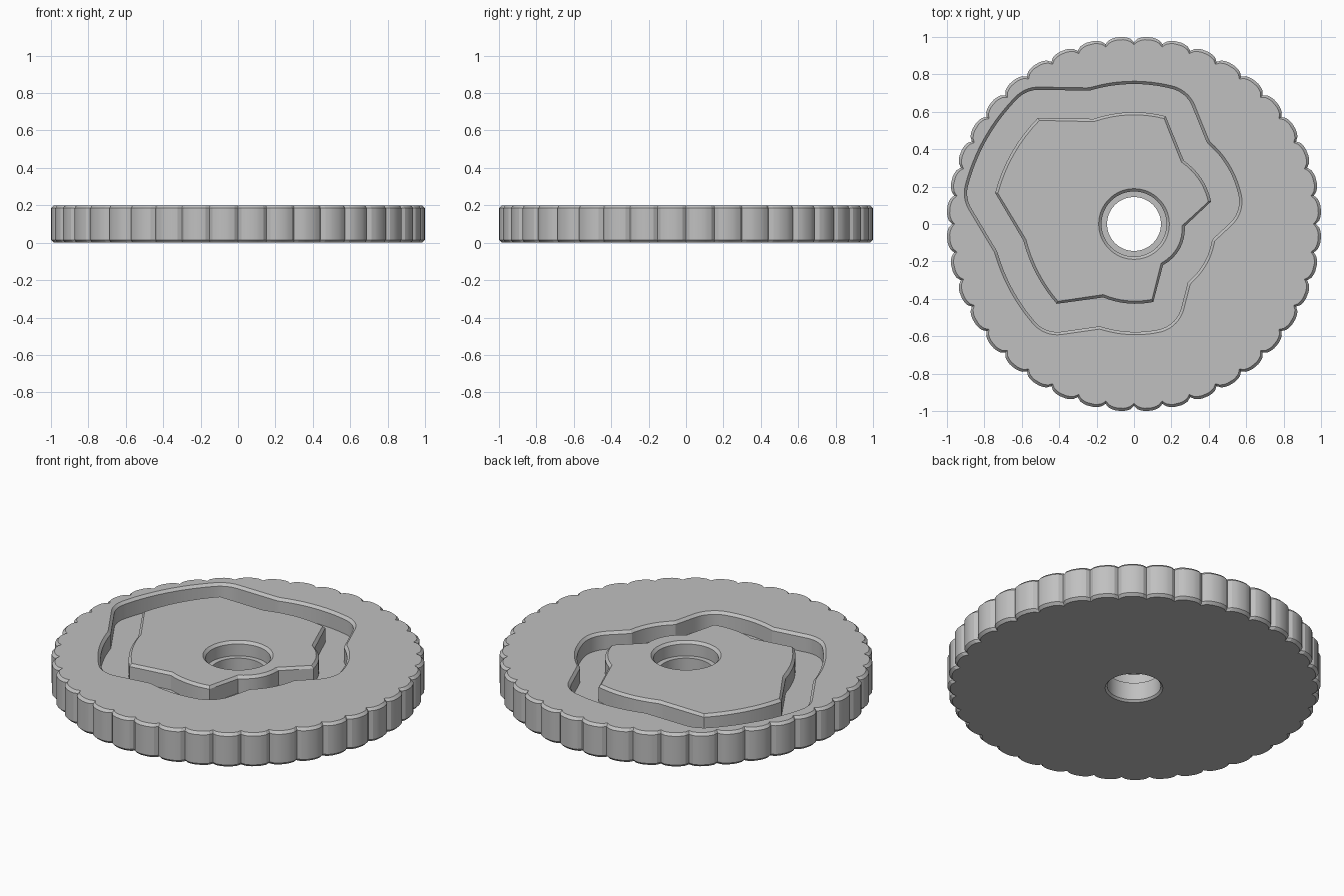
import bpy
import bmesh
import math
from mathutils import Vector

HEIGHT = 0.2
FLOOR = 0.1        # groove floor level
BEVEL = 0.015
GROOVE = 0.165     # groove width
TEETH = 40
CENTRE = Vector((-0.15, 0.08))

cube = bpy.data.objects.get("Cube")
if cube:
    bpy.data.objects.remove(cube, do_unlink=True)

# Island corners, clockwise: x, y, outward bulge of the side that follows
CORNERS = [
    (0.165, 0.57, 0), (0.26, 0.335, 0.025), (0.405, 0.12, 0),
    (0.265, -0.01, 0.035), (0.15, -0.215, 0), (0.1, -0.41, 0.02),
    (-0.165, -0.385, 0), (-0.41, -0.42, 0.022), (-0.585, -0.085, 0),
    (-0.735, 0.165, 0.03), (-0.51, 0.56, 0), (-0.215, 0.555, 0.028),
]


def cam_outline(steps):
    """Closed outline of straight sides and shallow bulged sides."""
    points = []
    for i, (x, y, bulge) in enumerate(CORNERS):
        start = Vector((x, y))
        end = Vector(CORNERS[(i + 1) % len(CORNERS)][:2])
        side = end - start
        outward = Vector((-side.y, side.x)).normalized()
        for k in range(steps):
            t = k / steps
            points.append(start + side * t + outward * (4 * bulge * t * (1 - t)))
    return points


def push(points, amount):
    """Move points away from the island centre."""
    return [p + (p - CENTRE).normalized() * amount for p in points]


def swept_outline(points, radius, count=240):
    """Outer limit of a round cutter whose centre follows the points."""
    result = []
    for i in range(count):
        a = -math.tau * i / count
        ray = Vector((math.cos(a), math.sin(a)))
        reach = 0
        for p in points:
            d = p - CENTRE
            across = d.x * ray.y - d.y * ray.x
            if abs(across) < radius:
                reach = max(reach, d.dot(ray) + math.sqrt(radius ** 2 - across ** 2))
        result.append(CENTRE + ray * reach)
    return result


def circle(radius, count=64):
    return [Vector((radius * math.cos(math.tau * i / count),
                    radius * math.sin(math.tau * i / count))) for i in range(count)]


def scalloped(inset):
    """Rim of shallow rounded teeth with sharp notches between them."""
    tooth = [0.973, 0.991, 0.998, 1.002, 1.002, 1.002, 0.998, 0.991]
    count = TEETH * len(tooth)
    points = []
    for i in range(count):
        a = math.tau * i / count
        r = tooth[i % len(tooth)] - inset
        points.append(Vector((r * math.cos(a), r * math.sin(a))))
    return points


bm = bmesh.new()


def wall(*levels):
    """Join outlines at given heights; return the first and last edge loops."""
    loops = [[bm.verts.new((p.x, p.y, z)) for p in outline] for outline, z in levels]
    for low, high in zip(loops, loops[1:]):
        for i in range(len(low)):
            j = (i + 1) % len(low)
            bm.faces.new((low[i], low[j], high[j], high[i]))
    ends = []
    for loop in (loops[0], loops[-1]):
        ends.append([bm.edges.get((loop[i - 1], loop[i])) for i in range(len(loop))])
    return ends


def cap(outer, inner, up):
    """Fill the flat area between two edge loops."""
    bmesh.ops.triangle_fill(bm, use_beauty=True, use_dissolve=False,
                            edges=outer + inner, normal=(0, 0, up))


# Toothed rim
rim_bottom, rim_top = wall(
    (scalloped(BEVEL), 0), (scalloped(0), BEVEL),
    (scalloped(0), HEIGHT - BEVEL), (scalloped(BEVEL), HEIGHT))

# Outer side of the cam groove
path = cam_outline(24)
groove_side = swept_outline(path, GROOVE - BEVEL / 2)
groove_lip = swept_outline(path, GROOVE + BEVEL / 2)
outer_floor, outer_top = wall(
    (groove_side, FLOOR), (groove_side, HEIGHT - BEVEL), (groove_lip, HEIGHT))

# Island inside the groove
outline = cam_outline(8)
island_side = push(outline, BEVEL / 2)
island_floor, island_top = wall(
    (island_side, FLOOR), (island_side, HEIGHT - BEVEL),
    (push(outline, -BEVEL / 2), HEIGHT))

# Stepped centre bore
bore_bottom, bore_top = wall(
    (circle(0.155), 0), (circle(0.144), 0.011), (circle(0.144), 0.115),
    (circle(0.174), 0.115), (circle(0.174), HEIGHT - BEVEL), (circle(0.189), HEIGHT))

# Flat faces
cap(rim_top, outer_top, 1)
cap(outer_floor, island_floor, 1)
cap(island_top, bore_top, 1)
cap(rim_bottom, bore_bottom, -1)
bmesh.ops.recalc_face_normals(bm, faces=bm.faces[:])

mesh = bpy.data.meshes.new("cam_wheel")
bm.to_mesh(mesh)
bm.free()
wheel = bpy.data.objects.new("cam_wheel", mesh)
bpy.context.collection.objects.link(wheel)

# Plain grey
grey = bpy.data.materials.new("light_grey")
grey.use_nodes = True
colour = (0.53, 0.53, 0.53, 1)
grey.diffuse_color = colour
for node in grey.node_tree.nodes:
    if node.type == 'BSDF_PRINCIPLED':
        node.inputs["Base Color"].default_value = colour
mesh.materials.append(grey)

bpy.context.view_layer.objects.active = wheel
wheel.select_set(True)
bpy.ops.object.shade_smooth_by_angle(angle=math.radians(20))
